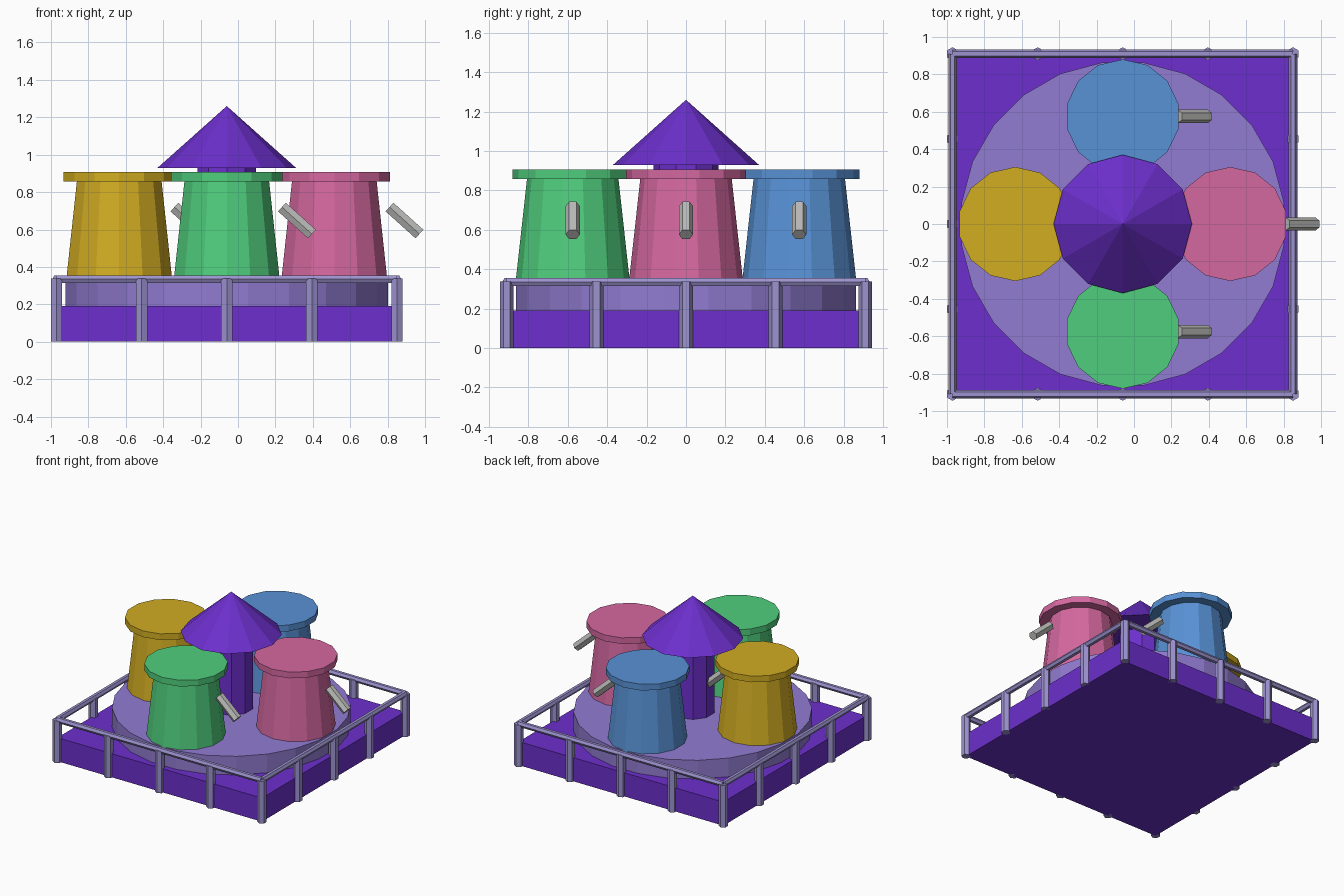
import bpy, math
from mathutils import Vector

if "Cube" in bpy.data.objects:
    bpy.data.objects.remove(bpy.data.objects["Cube"])

CX = -0.06                      # centre of the deck
H = 0.91                        # half width of the deck


def material(name, rgb):
    m = bpy.data.materials.new(name)
    lin = [(c / 255 / 12.92) if c < 11 else ((c / 255 + 0.055) / 1.055) ** 2.4 for c in rgb]
    m.diffuse_color = (*lin, 1)
    m.use_nodes = True
    m.node_tree.nodes["Principled BSDF"].inputs["Base Color"].default_value = m.diffuse_color
    return m


purple = material("purple", (108, 47, 204))
lavender = material("lavender", (146, 124, 210))
lilac = material("rail_lilac", (157, 147, 208))
grey = material("light_grey", (190, 190, 188))
cups = [("yellow", (210, 173, 34), -0.575, 0), ("pink", (213, 104, 160), 0.575, 0),
        ("green", (80, 206, 125), 0, -0.575), ("blue", (88, 146, 214), 0, 0.575)]


def prism(name, mat, n, r1, r2, z0, z1, x=CX, y=0.0, turn=0.0):
    """Upright n-sided frustum; with turn = 0 a corner points to +y."""
    bpy.ops.mesh.primitive_cone_add(vertices=n, radius1=r1, radius2=r2, depth=z1 - z0,
                                    location=(x, y, (z0 + z1) / 2), rotation=(0, 0, turn))
    o = bpy.context.object
    o.name = name
    o.data.materials.append(mat)
    return o


def bar(name, mat, a, b, r):
    """Hexagonal bar between two points."""
    a, b = Vector(a), Vector(b)
    o = prism(name, mat, 6, r, r, 0, (b - a).length)
    o.location = (a + b) / 2
    d = b - a
    if abs(d.y) > abs(d.x):
        o.rotation_euler = (math.pi / 2, math.pi / 2, 0)
    else:
        o.rotation_euler = (0, math.atan2(d.x, d.z), 0)
    return o


# deck and round platform
bpy.ops.mesh.primitive_cube_add(size=1, location=(CX, 0, 0.095))
deck = bpy.context.object
deck.name = "deck"
deck.scale = (2 * H, 2 * H, 0.19)
deck.data.materials.append(purple)
prism("platform", lavender, 24, 0.87, 0.87, 0.19, 0.34, turn=math.radians(7.5))

# fence posts around the edge
steps = [-H, -H / 2, 0, H / 2, H]
for px in steps:
    for py in steps:
        if abs(px) == H or abs(py) == H:
            prism("fence_post", lilac, 6, 0.035, 0.035, 0, 0.338, CX + px, py)

# top rails
for s in (-1, 1):
    bar("rail_side", lilac, (CX + s * H, -H, 0.335), (CX + s * H, H, 0.335), 0.023)
    bar("rail_end", lilac, (CX - H, s * H, 0.335), (CX + H, s * H, 0.335), 0.023)

# central column and pointed roof
prism("column", purple, 10, 0.165, 0.165, 0.34, 0.935)
prism("roof", purple, 12, 0.37, 0, 0.93, 1.26)

# four tapered cups with rims and slanted handles
for colour, rgb, dx, dy in cups:
    m = material(colour, rgb)
    x = CX + dx
    prism(colour + "_cup", m, 14, 0.29, 0.232, 0.335, 0.86, x, dy)
    prism(colour + "_rim", m, 14, 0.305, 0.305, 0.857, 0.907, x, dy)
    bar(colour + "_handle", grey, (x + 0.295, dy, 0.72), (x + 0.455, dy, 0.576), 0.036)
